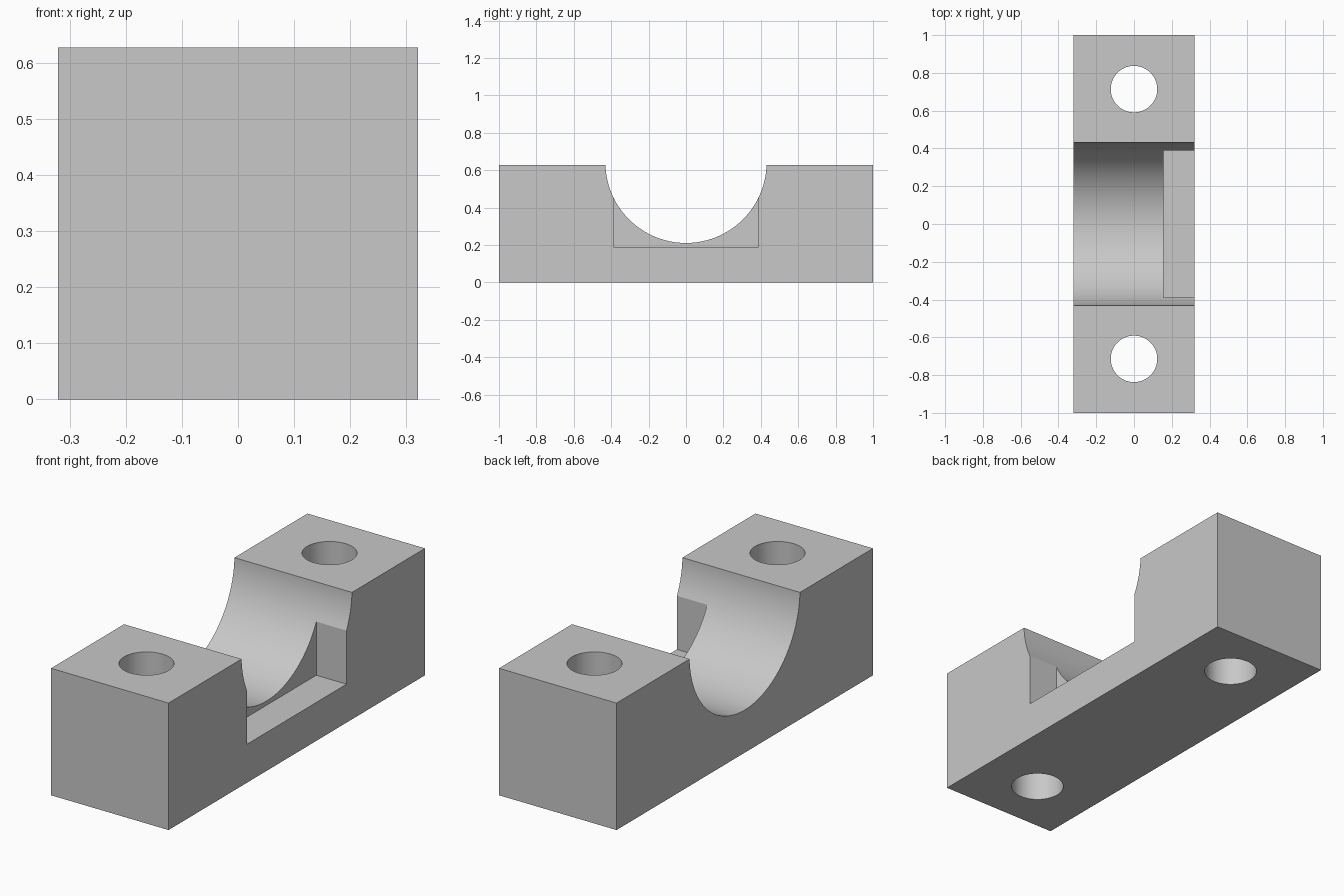
import bpy
import math

cube = bpy.data.objects.get("Cube")
if cube:
    bpy.data.objects.remove(cube, do_unlink=True)

# Single plain grey
grey = bpy.data.materials.new("plain grey")
grey.use_nodes = True
GREY = (0.58, 0.58, 0.58, 1)
grey.diffuse_color = GREY
grey.node_tree.nodes["Principled BSDF"].inputs["Base Color"].default_value = GREY

WIDTH, LENGTH, HEIGHT = 0.642, 2.0, 0.627


def finish(obj, name):
    obj.name = name
    obj.data.materials.append(grey)
    return obj


def box(name, low, high):
    centre = [(a + b) / 2 for a, b in zip(low, high)]
    bpy.ops.mesh.primitive_cube_add(size=1, location=centre)
    obj = bpy.context.object
    obj.scale = [b - a for a, b in zip(low, high)]
    bpy.ops.object.transform_apply(location=True, rotation=True, scale=True)
    return finish(obj, name)


def cylinder(name, radius, centre, rotation=(0, 0, 0)):
    bpy.ops.mesh.primitive_cylinder_add(vertices=96, radius=radius, depth=2,
                                        location=centre, rotation=rotation)
    bpy.ops.object.transform_apply(location=True, rotation=True, scale=True)
    return finish(bpy.context.object, name)


# Rectangular block
block = box("bearing_block", (-WIDTH / 2, -LENGTH / 2, 0),
            (WIDTH / 2, LENGTH / 2, HEIGHT))

# Round saddle, side pocket and two bolt holes
cutters = [
    cylinder("saddle_cutter", 0.431, (0, 0, 0.642), (0, math.pi / 2, 0)),
    box("pocket_cutter", (0.156, -0.388, 0.19), (0.5, 0.388, 0.7)),
]
for side, y in (("front", -0.714), ("back", 0.714)):
    cutters.append(cylinder(side + "_bolt_hole_cutter", 0.123, (0, y, 0.3)))

bpy.ops.object.select_all(action="DESELECT")
block.select_set(True)
bpy.context.view_layer.objects.active = block
for cutter in cutters:
    cutter.hide_render = True
    cut = block.modifiers.new(cutter.name, "BOOLEAN")
    cut.operation = "DIFFERENCE"
    cut.solver = "EXACT"
    cut.object = cutter
    bpy.ops.object.modifier_apply(modifier=cut.name)
for cutter in cutters:
    bpy.data.objects.remove(cutter, do_unlink=True)

# Smooth curved walls with crisp edges
bpy.ops.object.shade_smooth_by_angle(angle=math.radians(20))
